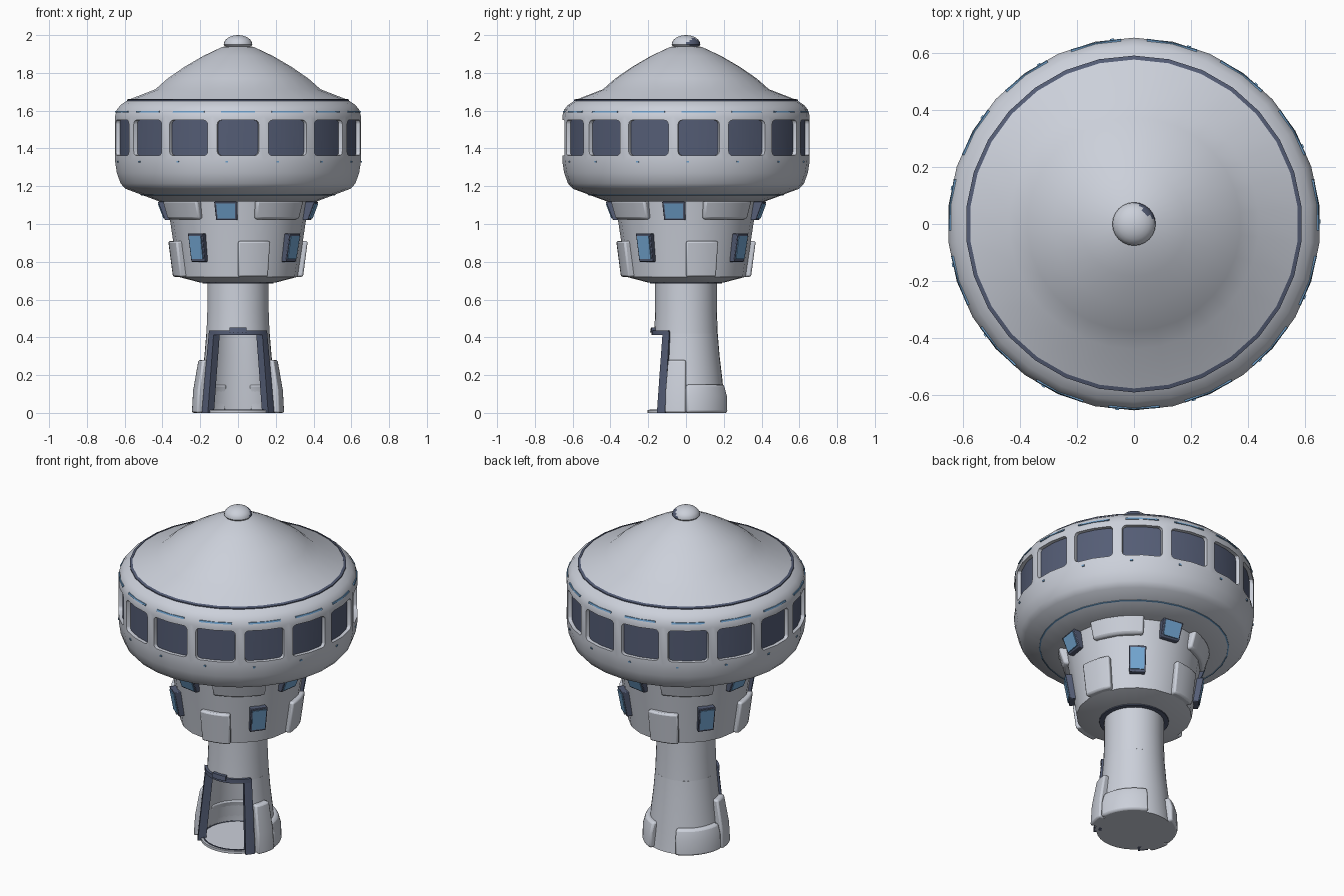
import bpy, bmesh, math
from math import sin, cos, radians, pi

if "Cube" in bpy.data.objects:
    bpy.data.objects.remove(bpy.data.objects["Cube"])

def material(name, rgb):
    m = bpy.data.materials.new(name)
    m.diffuse_color = (*rgb, 1)
    m.use_nodes = True
    m.node_tree.nodes["Principled BSDF"].inputs["Base Color"].default_value = m.diffuse_color
    return m

GREY = material("light grey", (0.60, 0.63, 0.70))
NAVY = material("dark navy", (0.09, 0.11, 0.18))
BLUE = material("window blue", (0.17, 0.38, 0.64))

def pt(az, r, z):
    """Azimuth in degrees: 0 is the front, 90 is +x."""
    a = radians(az)
    return (r * sin(a), -r * cos(a), z)

def finish(bm, name, mats, bevel=0, angle=35):
    bmesh.ops.remove_doubles(bm, verts=bm.verts, dist=0.0002)
    bmesh.ops.recalc_face_normals(bm, faces=bm.faces)
    me = bpy.data.meshes.new(name)
    bm.to_mesh(me)
    bm.free()
    ob = bpy.data.objects.new(name, me)
    bpy.context.collection.objects.link(ob)
    for m in mats:
        me.materials.append(m)
    if bevel:
        b = ob.modifiers.new("bevel", 'BEVEL')
        b.width, b.segments, b.limit_method = bevel, 2, 'ANGLE'
        b.angle_limit = radians(40)
    bpy.ops.object.select_all(action='DESELECT')
    ob.select_set(True)
    bpy.context.view_layer.objects.active = ob
    bpy.ops.object.shade_smooth_by_angle(angle=radians(angle))
    return ob

def revolve(bm, prof, segs, closed=False):
    rings = [[bm.verts.new(pt(360 * i / segs, r, z)) for i in range(segs)] for r, z in prof]
    n = len(prof)
    for k in range(n if closed else n - 1):
        a, b = rings[k], rings[(k + 1) % n]
        for i in range(segs):
            j = (i + 1) % segs
            bm.faces.new((a[i], a[j], b[j], b[i]))

def lathe(name, prof, mat, segs=30, closed=False):
    bm = bmesh.new()
    revolve(bm, prof, segs, closed)
    return finish(bm, name, [mat])

def arc_block(name, a0, a1, prof, thick, mat, bevel=0, step=7):
    """Curved slab from azimuth a0 to a1; prof is (outer radius, z) upward."""
    bm = bmesh.new()
    n = max(1, round((a1 - a0) / step))
    loop = list(prof) + [(r - thick, z) for r, z in reversed(prof)]
    cols = [[bm.verts.new(pt(a0 + (a1 - a0) * i / n, r, z)) for r, z in loop] for i in range(n + 1)]
    m, h = len(loop), len(prof)
    for c, d in zip(cols, cols[1:]):
        for k in range(m):
            bm.faces.new((c[k], d[k], d[(k + 1) % m], c[(k + 1) % m]))
    for c in (cols[0], cols[-1]):
        for k in range(h - 1):
            bm.faces.new((c[k], c[k + 1], c[m - 2 - k], c[m - 1 - k]))
    return finish(bm, name, [mat], bevel)

# Column: open wall with doorway below, full tube above
WALL = [(0.213, 0), (0.20, 0.1), (0.19, 0.2), (0.178, 0.3), (0.168, 0.42)]
arc_block("column_wall", 50, 310, WALL, 0.02, GREY, step=10)
lathe("column_shaft", [(0, 0.42), (0.168, 0.42), (0.163, 0.55), (0.163, 0.72)], GREY)
lathe("base_floor", [(0, 0), (0.205, 0), (0.205, 0.015), (0, 0.015)], GREY)
lathe("floor_ring", [(0.186, 0.01), (0.192, 0.01), (0.192, 0.019), (0.186, 0.019)], NAVY, closed=True)

# Door frame
for side, s in (("right", 1), ("left", -1)):
    a, b = sorted((s * 46, s * 60))
    arc_block("door_post_" + side, a, b, [(0.222, 0), (0.202, 0.2), (0.178, 0.43)], 0.045, NAVY)
    # Base armour plates
    a, b = sorted((s * 62, s * 90))
    arc_block("side_plate_" + side, a, b, [(0.245, 0), (0.238, 0.12), (0.21, 0.28)], 0.05, GREY, 0.01)
    a, b = sorted((s * 90, s * 160))
    arc_block("back_plate_" + side, a, b, [(0.238, 0), (0.235, 0.09), (0.218, 0.15)], 0.05, GREY, 0.012)
arc_block("door_lintel", -58, 58, [(0.182, 0.412), (0.182, 0.437)], 0.03, NAVY)
arc_block("door_lintel_block", -14, 14, [(0.19, 0.425), (0.186, 0.452)], 0.03, NAVY)

# Conical neck under the saucer
lathe("neck", [(0.16, 0.69), (0.20, 0.69), (0.315, 0.72), (0.36, 1.02), (0.378, 1.13)], GREY, 20)
lathe("neck_collar", [(0.16, 0.684), (0.19, 0.684), (0.19, 0.692), (0.16, 0.692)], NAVY, closed=True)

def lamp(name, az, half, z0, z1, r0, r1):
    """Dark housing with a blue pane on its face."""
    arc_block(name + "_housing", az - half, az + half, [(r0, z0), (r1, z1)], 0.05, NAVY, 0.004, 20)
    e, m = (r1 - r0) * 0.09, 0.09 * (z1 - z0)
    arc_block(name + "_pane", az - half * 0.8, az + half * 0.8,
              [(r0 + e + 0.004, z0 + m), (r1 - e + 0.004, z1 - m)], 0.008, BLUE, 0, 20)

for k in range(4):
    q = 90 * k
    lamp(f"upper_window_{k}", -9 + q, 8.5, 1.02, 1.118, 0.388, 0.425)
    lamp(f"lower_window_{k}", -37 + q, 7.3, 0.80, 0.95, 0.355, 0.382)
    arc_block(f"upper_panel_{k}", 14 + q, 58 + q, [(0.385, 1.025), (0.415, 1.125)], 0.06, GREY, 0.012)
    arc_block(f"lower_panel_{k}", 0 + q, 28 + q, [(0.345, 0.72), (0.37, 0.91)], 0.05, GREY, 0.01)

# Saucer: revolved skins with a ring of 15 recessed rounded windows between
R, Z0, Z1 = 0.655, 1.335, 1.57
bm = bmesh.new()
revolve(bm, [(0, 1.12), (0.42, 1.12), (0.60, 1.187), (0.625, 1.215), (0.645, 1.27), (R, Z0)], 30)
revolve(bm, [(R, Z1), (0.645, 1.605), (0.625, 1.63), (0.585, 1.657), (0.44, 1.713), (0.375, 1.77),
             (0.285, 1.832), (0.185, 1.89), (0.085, 1.937), (0.0, 1.95)], 30)

def window(bm, az):
    def P(u, z, s=1.0):   # u is -1..1 over a 24 degree sector of two flat facets
        t = abs(u)
        a, b = pt(az, R * s, z), pt(az + math.copysign(12, u), R * s, z)
        return bm.verts.new([p + (q - p) * t for p, q in zip(a, b)])
    hu, w0, w1, cu, cz = 0.81, 1.362, 1.55, 0.16, 0.022
    inner, outer = [], []          # matching loops; corners repeat their outer point
    for su, top, start in ((1, 1, 0), (-1, 1, 90), (-1, 0, 180), (1, 0, 270)):
        zc = w1 - cz if top else w0 + cz
        for k in range(4):
            a = radians(start + 30 * k)
            inner.append((su * (hu - cu) + cu * cos(a), zc + cz * sin(a)))
            outer.append((su, Z1 if top else Z0))
        if start in (0, 180):
            inner.append((0, w1 if top else w0))
            outer.append((0, Z1 if top else Z0))
    corner = {o: P(*o) for o in set(outer)}
    rim = [P(*p) for p in inner]
    back = [P(p[0] * 0.98, p[1], 0.968) for p in inner]
    n = len(inner)
    for i in range(n):
        j = (i + 1) % n
        o1, o2 = corner[outer[i]], corner[outer[j]]
        bm.faces.new((o1, rim[j], rim[i]) if o1 is o2 else (o1, o2, rim[j], rim[i]))
        bm.faces.new((rim[i], rim[j], back[j], back[i]))
    # two glass facets split at the sector middle
    for f in (back[4:14], back[13:] + back[:5]) if inner[4][0] == 0 else ():
        if len(f) > 2:
            bm.faces.new(f[:10] if f[0] is back[4] else f).material_index = 1

for k in range(15):
    window(bm, 24 * k)
bm.normal_update()
finish(bm, "saucer", [GREY, NAVY], angle=30)

# Thin trim on the saucer
lathe("roof_trim_ring", [(0.578, 1.657), (0.592, 1.652), (0.592, 1.658), (0.578, 1.663)], NAVY, 30, True)
lathe("underside_ring", [(0.512, 1.151), (0.519, 1.1535), (0.519, 1.16), (0.512, 1.16)], BLUE, 30, True)
for k in range(15):
    arc_block(f"trim_dash_{k}", 24 * k - 8, 24 * k + 8, [(0.653, 1.589), (0.650, 1.598)], 0.008, BLUE, 0, 8)
    arc_block(f"trim_dot_{k}", 24 * k - 5.8, 24 * k - 4.6, [(0.655, 1.325), (0.656, 1.334)], 0.008, BLUE)

# Roof knob, with a dark patch on its back right
bm = bmesh.new()
revolve(bm, [(0.05, 1.935), (0.07, 1.942)] +
        [(0.076 * cos(t * pi / 12), 1.95 + 0.05 * sin(t * pi / 12)) for t in range(7)], 24)
for f in bm.faces:
    c = f.calc_center_median()
    if c.x + c.y > 0.082 and c.z < 1.985:
        f.material_index = 1
finish(bm, "roof_knob", [GREY, NAVY])
